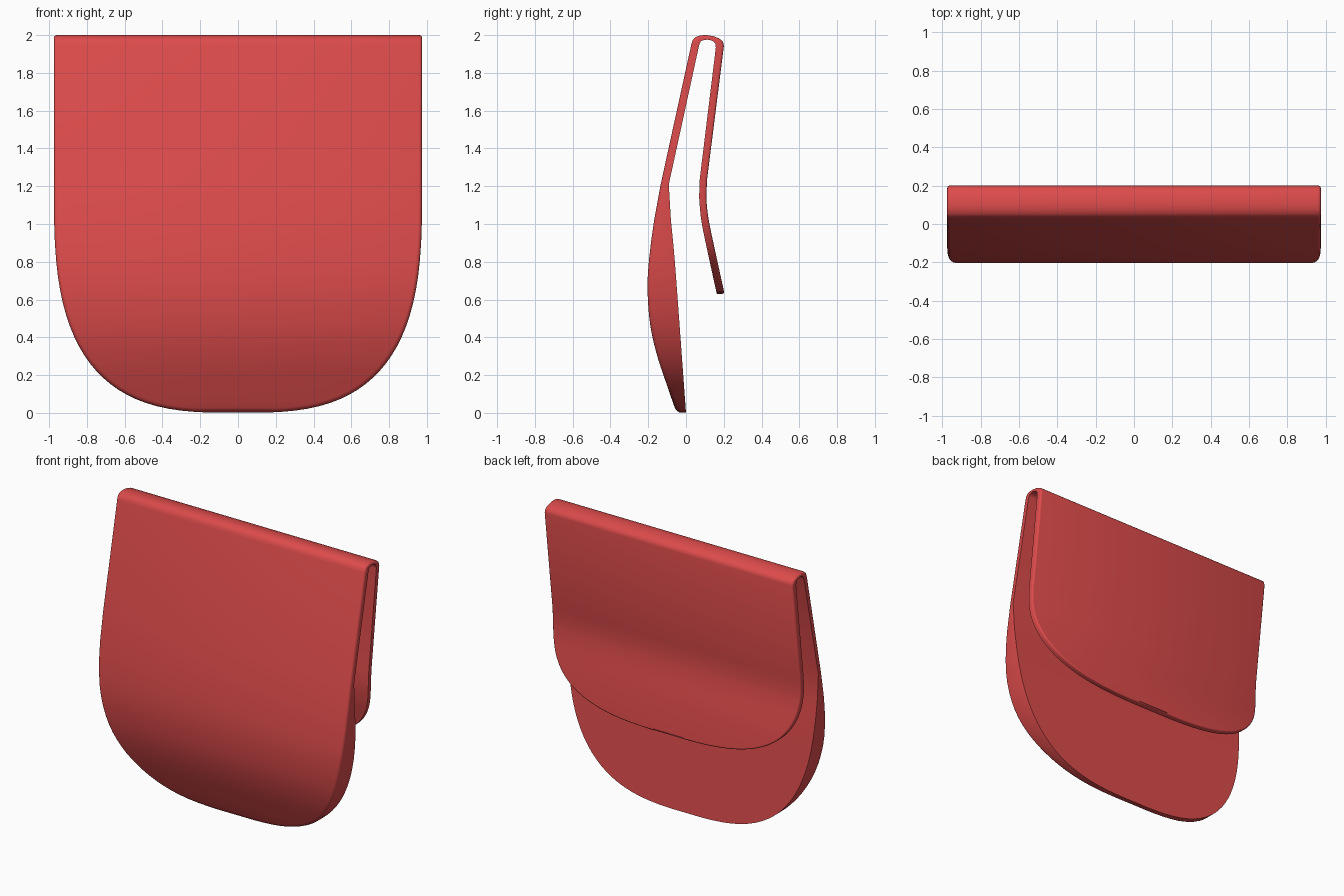
import bpy, bmesh, math

if "Cube" in bpy.data.objects:
    bpy.data.objects.remove(bpy.data.objects["Cube"])

HALF_W = 0.975


def curve(points):
    """Smooth y(z) through (z, y) points with rising z."""
    def tangent(i):
        a, b = points[max(i - 1, 0)], points[min(i + 1, len(points) - 1)]
        return (b[1] - a[1]) / (b[0] - a[0])

    def y(z):
        z = min(max(z, points[0][0]), points[-1][0])
        i = 0
        while i < len(points) - 2 and z > points[i + 1][0]:
            i += 1
        (z0, y0), (z1, y1) = points[i], points[i + 1]
        h = z1 - z0
        t = (z - z0) / h
        return ((2*t**3 - 3*t*t + 1) * y0 + (t**3 - 2*t*t + t) * h * tangent(i)
                + (3*t*t - 2*t**3) * y1 + (t**3 - t*t) * h * tangent(i + 1))
    return y


# rim cross-section: (inset from outline, depth below the outer face), in fillet radii
RIM = [(1 - math.sin(math.radians(a)), 1 - math.cos(math.radians(a)))
       for a in (0, 30, 60, 90)]


def mirror_row(side):
    return side + [(-x, y, z) for x, y, z in reversed(side)]


def plate_rows(outer, inner, z_top, z_low, r, n=24):
    """Rows of a plate whose lower outline is a superellipse, top to bottom."""
    rows = []
    for i in range(n + 1):
        a = math.radians(87.5 * i / n)
        c, s = math.cos(a) ** (2 / 3), math.sin(a) ** (2 / 3)
        side = []
        for inset, depth in RIM + [(0, None)]:
            d = inset * r
            z = z_top - (z_top - z_low - d) * s
            yo, yi = outer(z), inner(z)
            y = yi if depth is None else yo + math.copysign(min(depth * r, abs(yi - yo) * .8), yi - yo)
            side.append(((HALF_W - d) * c, y, z))
        rows.append(mirror_row(side))
    return rows


def bend_row(yo, zo, yi, zi, r):
    t = math.hypot(yi - yo, zi - zo)
    side = []
    for inset, depth in RIM + [(0, None)]:
        f = 1 if depth is None else min(depth * r / t, .8)
        side.append((HALF_W - inset * r, yo + (yi - yo) * f, zo + (zi - zo) * f))
    return mirror_row(side)


# front plate: bulging outside, nearly flat inside
front = plate_rows(
    curve([(0, -.045), (.03, -.06), (.15, -.102), (.3, -.152), (.45, -.187), (.6, -.202),
           (.72, -.203), (.88, -.188), (1.05, -.164), (1.21, -.134)]),
    curve([(0, 0), (.3, -.022), (.6, -.044), (.86, -.064), (1.0, -.078), (1.12, -.089), (1.21, -.091)]),
    1.21, 0, .02)

# folded top bend
bend = [bend_row(*p, .015) for p in (
    (.028, 1.95, .067, 1.935), (.036, 1.975, .072, 1.955), (.054, 1.991, .08, 1.968),
    (.08, 1.999, .095, 1.974), (.11, 2.0, .112, 1.976), (.145, 1.994, .13, 1.973),
    (.175, 1.983, .146, 1.966), (.194, 1.968, .155, 1.955), (.201, 1.945, .158, 1.935))]

# back clip plate: kinks outward near its lower end
back = plate_rows(
    curve([(.63, .204), (.85, .156), (1.0, .124), (1.08, .112), (1.16, .107), (1.24, .112)]),
    curve([(.63, .163), (.85, .115), (1.0, .084), (1.08, .074), (1.16, .069), (1.24, .073)]),
    1.24, .63, .012)

rows = front[::-1] + bend + back

# skin the rows into one folded sheet
bm = bmesh.new()
rings = [[bm.verts.new(p) for p in row] for row in rows]
n = len(rings[0])
for a, b in zip(rings, rings[1:]):
    for i in range(n):
        j = (i + 1) % n
        bm.faces.new((a[i], a[j], b[j], b[i]))
bm.faces.new(rings[0])
bm.faces.new(rings[-1])
bmesh.ops.recalc_face_normals(bm, faces=bm.faces[:])
mesh = bpy.data.meshes.new("folded_clip")
bm.to_mesh(mesh)
bm.free()
clip = bpy.data.objects.new("folded_clip", mesh)
bpy.context.collection.objects.link(clip)

# red finish
red = bpy.data.materials.new("red")
red.diffuse_color = (0.72, 0.07, 0.07, 1)
red.use_nodes = True
red.node_tree.nodes["Principled BSDF"].inputs["Base Color"].default_value = red.diffuse_color
mesh.materials.append(red)

bpy.context.view_layer.objects.active = clip
clip.select_set(True)
bpy.ops.object.shade_smooth_by_angle(angle=math.radians(40))
